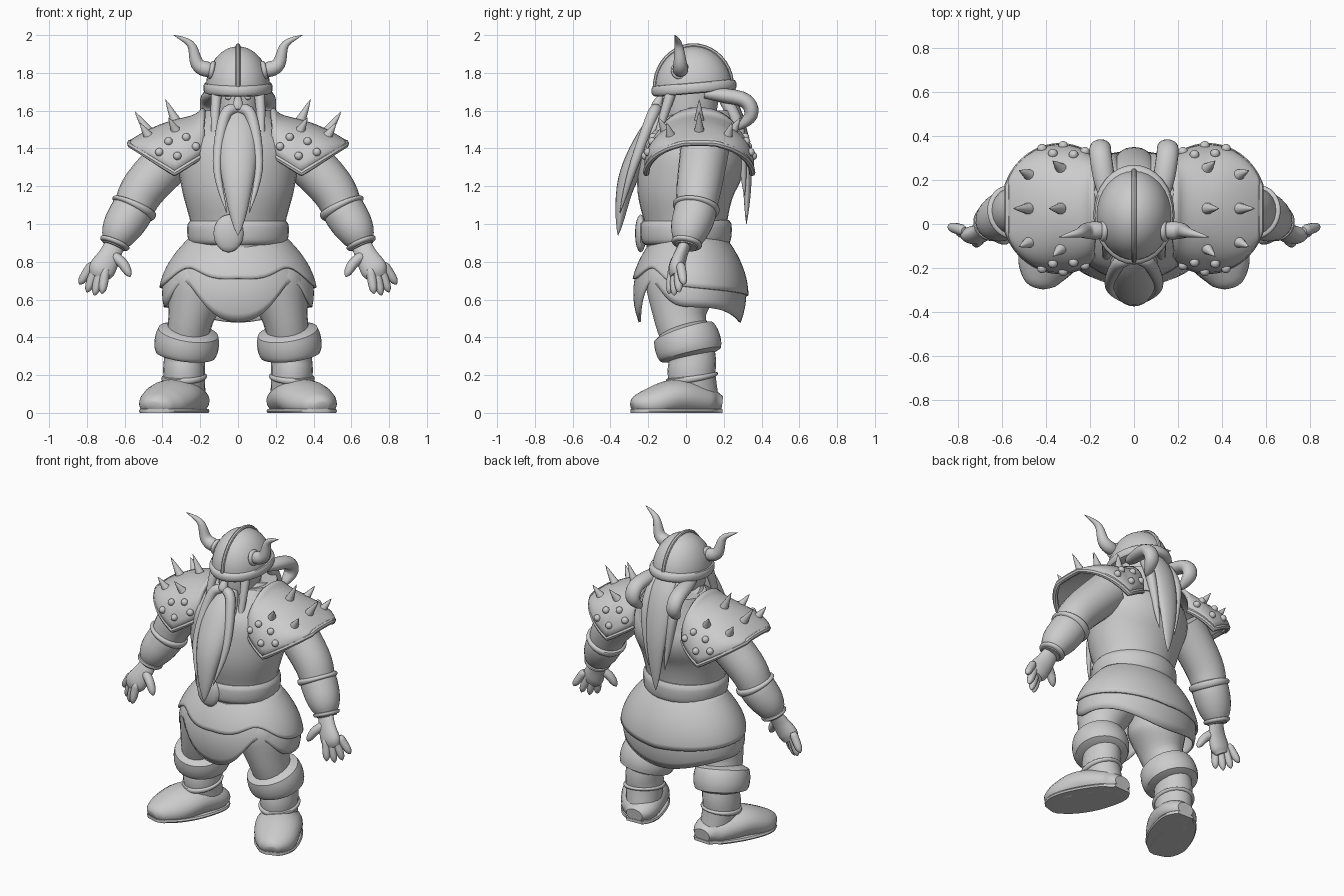
import bpy, bmesh, math
from mathutils import Vector

if "Cube" in bpy.data.objects:
    bpy.data.objects.remove(bpy.data.objects["Cube"], do_unlink=True)

grey = bpy.data.materials.new("plain_grey")
grey.use_nodes = True
grey.diffuse_color = (.6, .6, .6, 1)
grey.node_tree.nodes["Principled BSDF"].inputs["Base Color"].default_value = grey.diffuse_color

X, Y, Z = Vector((1, 0, 0)), Vector((0, 1, 0)), Vector((0, 0, 1))


def sample(points, u):
    """Smooth interpolation through tuples at a fractional index."""
    last = len(points) - 1
    i = min(int(u), last - 1)
    f = u - i
    near = [points[max(0, min(last, i + k))] for k in (-1, 0, 1, 2)]
    result = []
    for p, q, r, s in zip(*near):
        leave, arrive = (r - p) / 2, (s - q) / 2
        result.append(q + f * leave + f * f * (3 * (r - q) - 2 * leave - arrive)
                      + f ** 3 * (2 * (q - r) + leave + arrive))
    return result


def skin(name, rows, closed=True, mirror=False, thickness=0):
    """Skin rows of points; closed solid rows get end caps."""
    bm = bmesh.new()
    rings = [[bm.verts.new(p) for p in row] for row in rows]
    count = len(rings[0])
    for lower, upper in zip(rings, rings[1:]):
        for i in range(count if closed else count - 1):
            j = (i + 1) % count
            bm.faces.new((lower[i], lower[j], upper[j], upper[i]))
    if closed and not thickness:
        bm.faces.new(rings[0])
        bm.faces.new(rings[-1])
    bmesh.ops.recalc_face_normals(bm, faces=bm.faces)
    mesh = bpy.data.meshes.new(name)
    bm.to_mesh(mesh)
    bm.free()
    for face in mesh.polygons:
        face.use_smooth = True
    mesh.set_sharp_from_angle(angle=math.radians(40))
    mesh.materials.append(grey)
    part = bpy.data.objects.new(name, mesh)
    bpy.context.collection.objects.link(part)
    if thickness:
        solid = part.modifiers.new("thickness", 'SOLIDIFY')
        solid.thickness, solid.offset = thickness, 0
    if mirror:
        part.modifiers.new("other_side", 'MIRROR')


def tube(name, path, flat=1, mirror=False, sub=5, seg=20, ref=Y, floor=0, ceiling=3):
    """Oval tube along (x, y, z, radius); flat scales the radius toward ref."""
    steps = (len(path) - 1) * sub
    data = [sample(path, k / sub) for k in range(steps + 1)]
    mids = [Vector(d[:3]) for d in data]
    rows = []
    for k, middle in enumerate(mids):
        along = (mids[min(k + 1, steps)] - mids[max(k - 1, 0)]).normalized()
        deep = (ref - along * ref.dot(along)).normalized()
        wide = along.cross(deep)
        radius = max(data[k][3], .002)
        row = []
        for i in range(seg):
            turn = math.tau * i / seg
            p = middle + radius * (wide * math.cos(turn) + deep * flat * math.sin(turn))
            p.z = min(max(p.z, floor), ceiling)
            row.append(p)
        rows.append(row)
    skin(name, rows, mirror=mirror)


def band(name, path, start, end, swell, round_off=.4, **options):
    """Rounded cuff hugging part of a path."""
    ring = []
    for k in range(9):
        x, y, z, radius = sample(path, start + (end - start) * k / 8)
        ring.append((x, y, z, radius + swell * abs(math.sin(math.pi * k / 8)) ** round_off))
    tube(name, ring, sub=1, seg=32, **options)


def strand(name, points, radius, power=3, **options):
    """Lock, horn or spike that narrows to a point."""
    path = []
    for k in range(17):
        s = k / 16
        path.append((*sample(points, s * (len(points) - 1)), radius * min(1, .6 + 2 * s) * (1 - s ** power)))
    tube(name, path, sub=1, **options)


def blob(name, centre, size, mirror=False):
    rows = []
    for k in range(9):
        tilt = math.pi * (k + .1) / 8.2
        spin = [math.tau * i / 16 for i in range(16)]
        rows.append([Vector(centre) + Vector((size[0] * math.sin(tilt) * math.cos(a),
                                              size[1] * math.sin(tilt) * math.sin(a),
                                              size[2] * math.cos(tilt))) for a in spin])
    skin(name, rows, mirror=mirror)


# Body, collar and belt
torso = [(0, 0, .86, .24), (0, 0, 1, .25), (0, 0, 1.2, .3), (0, .05, 1.4, .31), (0, .1, 1.6, .15)]
tube("torso", torso, flat=.87, seg=32)
tube("collar", [(0, .1, 1.4, .25), (0, .1, 1.6, .19)], flat=.85)
band("belt", torso, .3, 1.1, .025, flat=.9)
blob("buckle", (-.05, -.24, .95), (.08, .03, .1))


# Layered skirt: the hem is arched over each thigh
def skirt(name, hem, flare, rise):
    rows = []
    for k in range(11):
        row = []
        for i in range(72):
            turn = math.tau * i / 72
            back = math.acos(max(-1, min(1, -math.sin(turn)))) / math.pi
            arch = rise * math.exp(-((back - .25) * 9) ** 2)
            z = .93 + (hem(back) + arch - .93) * k / 10
            radius = .4 - 1.7 * (z - .63) ** 2 + flare * k / 10
            row.append((radius * math.cos(turn), .02 + .74 * radius * math.sin(turn), z))
        rows.append(row)
    skin(name, rows, thickness=.012)


skirt("lower_skirt", lambda back: .56 - .08 * abs(math.cos(math.pi * back)) ** 3, -.005, .16)
skirt("upper_skirt", lambda back: .71 - .09 * back, .012, .08)

# Legs and boots
leg = [(.15, 0, .78, .13), (.2, -.02, .68, .17), (.25, -.03, .5, .12), (.28, .03, .3, .11),
       (.285, .03, .2, .11), (.27, .06, .06, .1)]
tube("leg", leg, flat=1.15, mirror=True)
band("boot_cuff", leg, 2.25, 3.05, .06, round_off=.25, flat=1.03, mirror=True)
band("ankle_band", leg, 4, 4.2, .012, flat=1.15, mirror=True)
foot = [(.25, .19, .05, .04), (.26, .11, .06, .08), (.33, -.04, .08, .1), (.4, -.17, .05, .09),
        (.43, -.25, .04, .06), (.44, -.28, .03, .03)]
tube("boot_foot", foot, flat=1.45, ref=X, mirror=True)
sole = [(x, y, .01, radius) for x, y, z, radius in foot]
tube("boot_sole", sole, flat=1.45, ref=X, mirror=True, ceiling=.02)

# Arms and bracers
arm = [(.3, .1, 1.4, .13), (.49, .07, 1.2, .12), (.56, .05, 1.07, .105), (.62, .02, .97, .09), (.66, 0, .88, .06)]
tube("arm", arm, mirror=True)
band("bracer", arm, 1.8, 3.7, .012, mirror=True)
band("elbow_cuff", arm, 1.7, 2, .018, mirror=True)
band("wrist_cuff", arm, 3.6, 3.9, .016, mirror=True)

# Hands: four fingers fanned between the outer two, and a thumb
tube("palm", [(.65, 0, .9, .05), (.68, -.03, .83, .06), (.72, -.05, .76, .07), (.74, -.05, .72, .05)],
     flat=.6, mirror=True)
for i in range(4):
    fan = i / 3
    root = Vector((.7, -.07, .77)).lerp(Vector((.77, -.03, .79)), fan)
    tip = Vector((.72, -.09, .63)).lerp(Vector((.84, -.01, .68)), fan) - Z * .03 * math.sin(math.pi * fan)
    strand("finger", [root, tip], .025, power=6, mirror=True, seg=10)
strand("thumb", [(.67, -.03, .84), (.61, -.06, .79), (.57, -.08, .72)], .028, power=6, mirror=True, seg=10)


# Shoulder armour: an arch that widens, dips and shrinks outward, with a raised inner lip
def shell(out, around):
    turn = math.pi * around
    half = .28 * math.sqrt(1 - ((out - .4) / .65) ** 2)
    peak = 1.56 - .13 * max(out, 0) ** 2 + .05 * (1 - out) ** 12
    low = 1.27 + .25 * abs(out - .4)
    return Vector((.18 + .39 * out, .07 - half * math.cos(turn),
                   low + (peak - low) * max(0, math.sin(turn)) ** .8))


def shell_normal(out, around):
    d = .02
    normal = (shell(out + d, around) - shell(out - d, around)).cross(shell(out, around + d) - shell(out, around - d))
    outward = shell(out, around) - Vector((.3, .07, 1.3))
    return normal.normalized() * math.copysign(1, normal.dot(outward))


skin("shoulder_plate", [[shell(k / 20, i / 24) for i in range(25)] for k in range(21)],
     closed=False, mirror=True, thickness=.025)
edge = [shell(k / 20, 0) for k in range(20)] + [shell(1, k / 8) for k in range(9)]
edge += [shell(k / 20, 1) for k in reversed(range(20))]
tube("shoulder_rim", [(*p, .017) for p in edge], mirror=True, sub=1, seg=8, ref=Z)
for around in (.28, .5, .72):
    for out in (.38, .75):
        normal = shell_normal(out, around)
        length = .13 if around == .5 else .09
        lean = (normal + X * .3 + Z * .2).normalized()
        base = shell(out, around)
        strand("shoulder_spike", [base - lean * .01, base + lean * length], .034, power=1, mirror=True, seg=10)
for k in range(5):
    spot = .07 + .1 * (k % 2)
    for around in (spot, 1 - spot):
        out = .12 + .12 * k
        blob("shoulder_stud", shell(out, around) + shell_normal(out, around) * .012, (.022, .022, .022), mirror=True)

# Head and face
tube("head", [(0, .04, 1.45, .1), (0, .02, 1.6, .12), (0, .03, 1.74, .13)], flat=1.2)
strand("nose", [(0, -.15, 1.61), (0, -.15, 1.64), (0, -.11, 1.71)], .035, power=2)
blob("eye", (.05, -.11, 1.67), (.02, .014, .013), mirror=True)
strand("eyebrow", [(.01, -.13, 1.69), (.06, -.12, 1.7), (.11, -.08, 1.69)], .017, mirror=True)

# Beard, moustache and hair
strand("beard", [(0, -.1, 1.6), (0, -.23, 1.4), (0, -.32, 1.2), (0, -.36, .94)], .11, flat=.6)
strand("moustache", [(0, -.15, 1.61), (.07, -.18, 1.57), (.11, -.28, 1.3), (.06, -.35, 1.06)], .032, mirror=True)
strand("side_lock", [(.11, -.07, 1.72), (.12, -.11, 1.6), (.13, -.2, 1.3)], .028, mirror=True)
strand("looped_braid", [(.12, .1, 1.69), (.15, .3, 1.66), (.15, .345, 1.58), (.13, .27, 1.5)], .04,
       power=6, flat=1.25, mirror=True, ref=X)
strand("ponytail", [(0, .18, 1.74), (0, .27, 1.55), (0, .32, 1.3), (0, .32, 1)], .09, flat=.45)
strand("back_lock", [(.08, .18, 1.7), (.1, .28, 1.5), (.06, .31, 1.15)], .035, mirror=True)

# Helmet with brim, ridge and horns
quarter = [math.pi * k / 20 for k in range(11)]
tube("helmet_dome", [(0, .04, 1.72 + .22 * math.sin(a), .17 * math.cos(a)) for a in quarter],
     flat=1.2, sub=2, seg=32)
band("helmet_brim", [(0, .045, 1.69, .16), (0, .04, 1.75, .16)], 0, 1, .024, flat=1.23)
tube("helmet_ridge", [(0, .04 - .205 * math.cos(2 * a), 1.72 + .225 * math.sin(2 * a), .012) for a in quarter],
     sub=2, seg=8, ref=X)
horn = [(.12, -.03, 1.81), (.21, -.03, 1.84), (.25, -.04, 1.95), (.34, -.06, 2)]
strand("horn", horn, .046, power=1.5, mirror=True)
band("horn_collar", [(*p, .035) for p in horn], .1, .4, .015, mirror=True)
